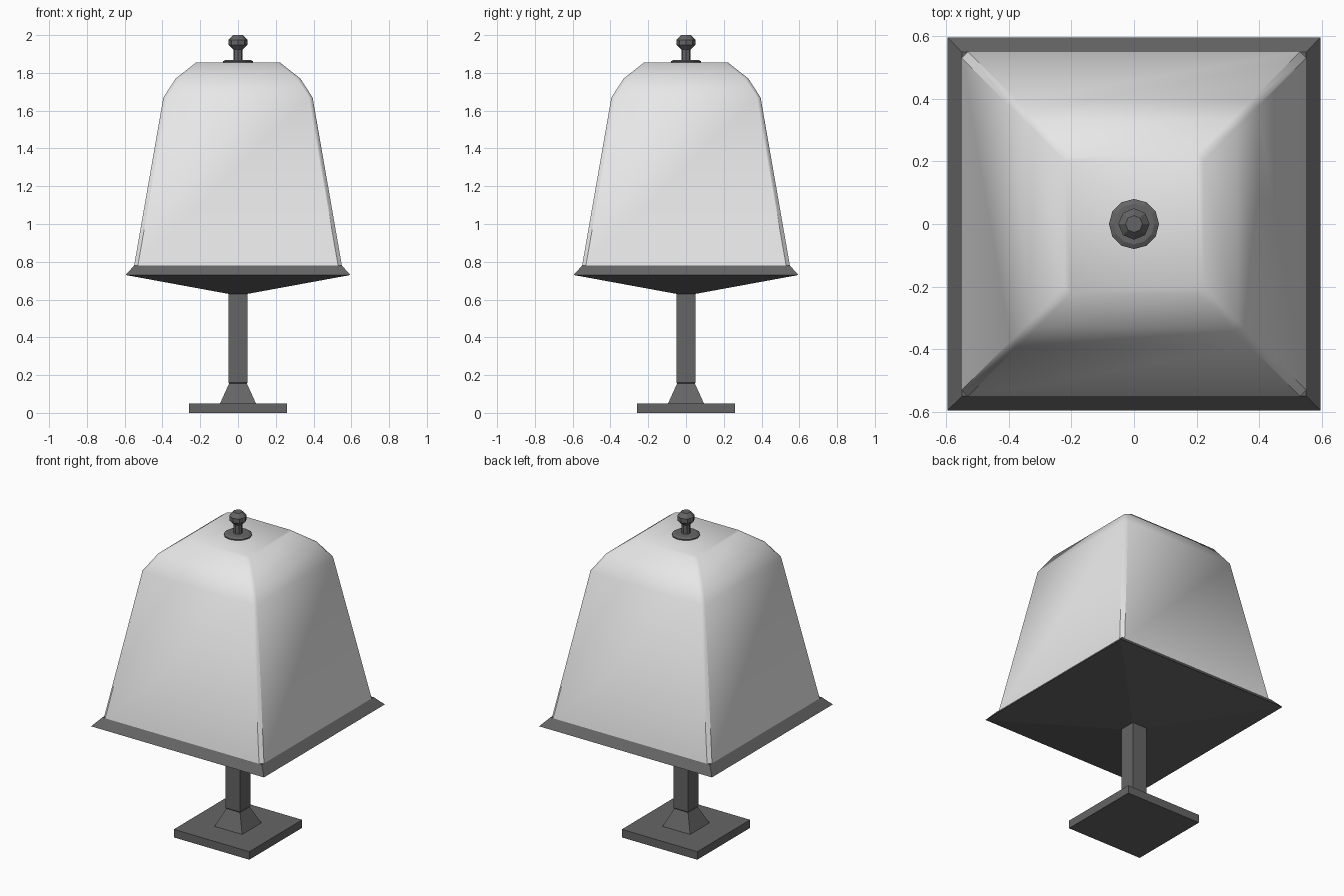
import bpy, bmesh, math

if "Cube" in bpy.data.objects:
    bpy.data.objects.remove(bpy.data.objects["Cube"])


def material(name, value):
    m = bpy.data.materials.new(name)
    m.diffuse_color = (value, value, value, 1)
    m.use_nodes = True
    m.node_tree.nodes["Principled BSDF"].inputs["Base Color"].default_value = m.diffuse_color
    return m


METAL = material("dark_grey_metal", 0.13)
FABRIC = material("pale_shade", 0.8)


def square(h, z, c=0.0):
    """Square outline of half width h, with corners cut by c."""
    pts = []
    for sx, sy in ((1, 1), (-1, 1), (-1, -1), (1, -1)):
        if c:
            pair = [(sx * h, sy * (h - c), z), (sx * (h - c), sy * h, z)]
            pts += pair if sx * sy > 0 else pair[::-1]
        else:
            pts.append((sx * h, sy * h, z))
    return pts


def circle(r, z, n):
    return [(r * math.cos(2 * math.pi * i / n), r * math.sin(2 * math.pi * i / n), z)
            for i in range(n)]


def loft(name, rings, mat, smooth=None):
    """Skin a stack of outlines and cap both ends."""
    bm = bmesh.new()
    rows = [[bm.verts.new(p) for p in ring] for ring in rings]
    n = len(rows[0])
    for a, b in zip(rows, rows[1:]):
        for i in range(n):
            j = (i + 1) % n
            bm.faces.new((a[i], a[j], b[j], b[i]))
    bm.faces.new(rows[0][::-1])
    bm.faces.new(rows[-1])
    bmesh.ops.recalc_face_normals(bm, faces=bm.faces)
    mesh = bpy.data.meshes.new(name)
    bm.to_mesh(mesh)
    bm.free()
    mesh.materials.append(mat)
    ob = bpy.data.objects.new(name, mesh)
    bpy.context.collection.objects.link(ob)
    if smooth:
        bpy.ops.object.select_all(action='DESELECT')
        ob.select_set(True)
        bpy.context.view_layer.objects.active = ob
        bpy.ops.object.shade_smooth_by_angle(angle=math.radians(smooth))
    return ob


# Stand: foot plate, flared collar and square post
loft("base_plate", [square(0.26, 0), square(0.26, 0.05)], METAL)
loft("post_collar", [square(0.095, 0.05), square(0.045, 0.16)], METAL)
loft("post", [square(0.043, 0.15), square(0.05, 0.16), square(0.05, 0.64)], METAL)

# Shallow pyramid tray with a bevelled rim under the shade
loft("shade_tray", [square(0.05, 0.63), square(0.595, 0.73), square(0.55, 0.78)], METAL)

# Tapered shade with cut corners and rounded shoulders
loft("shade", [square(h, z, 0.02) for h, z in
               ((0.55, 0.78), (0.395, 1.67), (0.33, 1.77), (0.222, 1.855))], FABRIC, 37)

# Finial: washer, stem and faceted knob
loft("finial_washer", [circle(0.08, 1.853, 12), circle(0.08, 1.861, 12),
                       circle(0.065, 1.869, 12)], METAL)
loft("finial_stem", [circle(0.025, 1.86, 8), circle(0.025, 1.94, 8)], METAL)
loft("finial_knob", [circle(r, z, 8) for r, z in
                     ((0.027, 1.925), (0.05, 1.948), (0.05, 1.975), (0.027, 2.0))], METAL)
